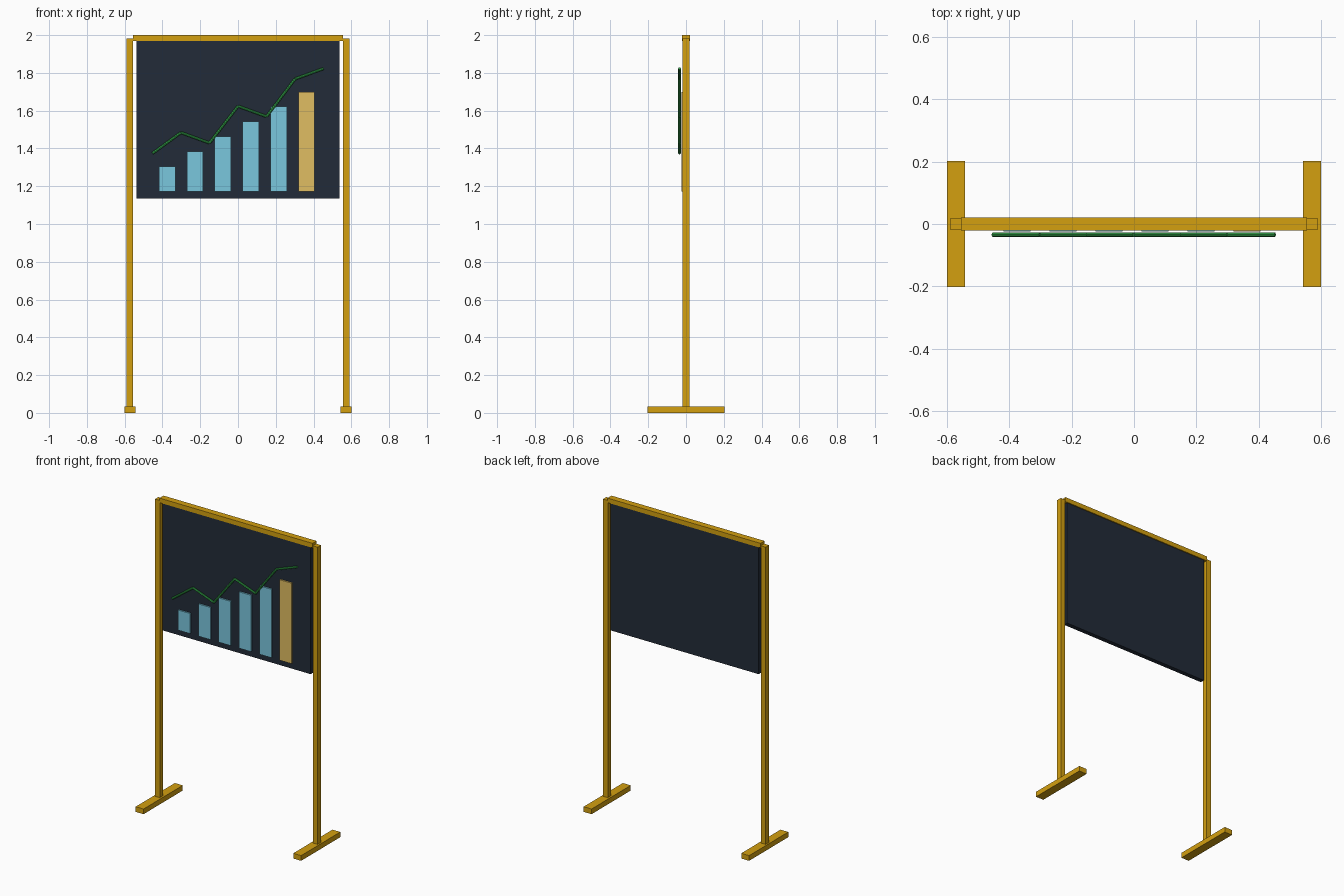
import bpy
from mathutils import Vector

if "Cube" in bpy.data.objects:
    bpy.data.objects.remove(bpy.data.objects["Cube"])


def material(name, hex_rgb):
    """Material from an sRGB hex colour, converted to linear."""
    def lin(c):
        c /= 255
        return c / 12.92 if c <= 0.04045 else ((c + 0.055) / 1.055) ** 2.4
    m = bpy.data.materials.new(name)
    m.diffuse_color = (*[lin((hex_rgb >> s) & 255) for s in (16, 8, 0)], 1)
    m.use_nodes = True
    m.node_tree.nodes["Principled BSDF"].inputs["Base Color"].default_value = m.diffuse_color
    return m


GOLD = material("frame_gold", 0xD4A010)
DARK = material("board_dark", 0x222B38)
BLUE = material("bar_blue", 0x7AC7DE)
PALE = material("bar_yellow", 0xE0BD62)
GREEN = material("line_green", 0x38B050)


def box(name, mat, x, y, z):
    """Box from (min, max) ranges on each axis."""
    bpy.ops.mesh.primitive_cube_add(size=1, location=[(a + b) / 2 for a, b in (x, y, z)])
    ob = bpy.context.object
    ob.name = name
    ob.scale = [b - a for a, b in (x, y, z)]
    bpy.ops.object.transform_apply(location=False, rotation=False, scale=True)
    ob.data.materials.append(mat)
    return ob


def rod(name, mat, a, b, radius):
    """Thin octagonal rod between two points."""
    a, b = Vector(a), Vector(b)
    bpy.ops.mesh.primitive_cylinder_add(vertices=8, radius=radius, depth=(b - a).length,
                                        location=(a + b) / 2)
    ob = bpy.context.object
    ob.name = name
    ob.rotation_euler = (b - a).to_track_quat('Z', 'Y').to_euler()
    ob.data.materials.append(mat)
    return ob


# Stand: a foot and a post on each side
for side, s in (("left", -1), ("right", 1)):
    box(side + "_foot", GOLD, sorted((s * 0.543, s * 0.6)), (-0.203, 0.203), (0, 0.034))
    box(side + "_post", GOLD, sorted((s * 0.555, s * 0.59)), (-0.0175, 0.0175), (0.03, 1.983))

# Top rail and board
box("top_rail", GOLD, (-0.555, 0.555), (-0.021, 0.021), (1.97, 2.0))
box("board", DARK, (-0.537, 0.537), (-0.0145, 0.0145), (1.135, 1.972))

# Bar chart, last bar highlighted
for i in range(6):
    cx = -0.375 + i * 0.1475
    box(f"chart_bar_{i + 1}", PALE if i == 5 else BLUE, (cx - 0.0435, cx + 0.0435),
        (-0.0245, -0.0135), (1.172, 1.304 + i * 0.0792))

# Trend line
heights = [1.374, 1.484, 1.429, 1.624, 1.569, 1.768, 1.823]
pts = [(-0.453 + i * 0.151, -0.0342, z) for i, z in enumerate(heights)]
for i, (a, b) in enumerate(zip(pts, pts[1:])):
    rod(f"trend_line_{i + 1}", GREEN, a, b, 0.0072)
